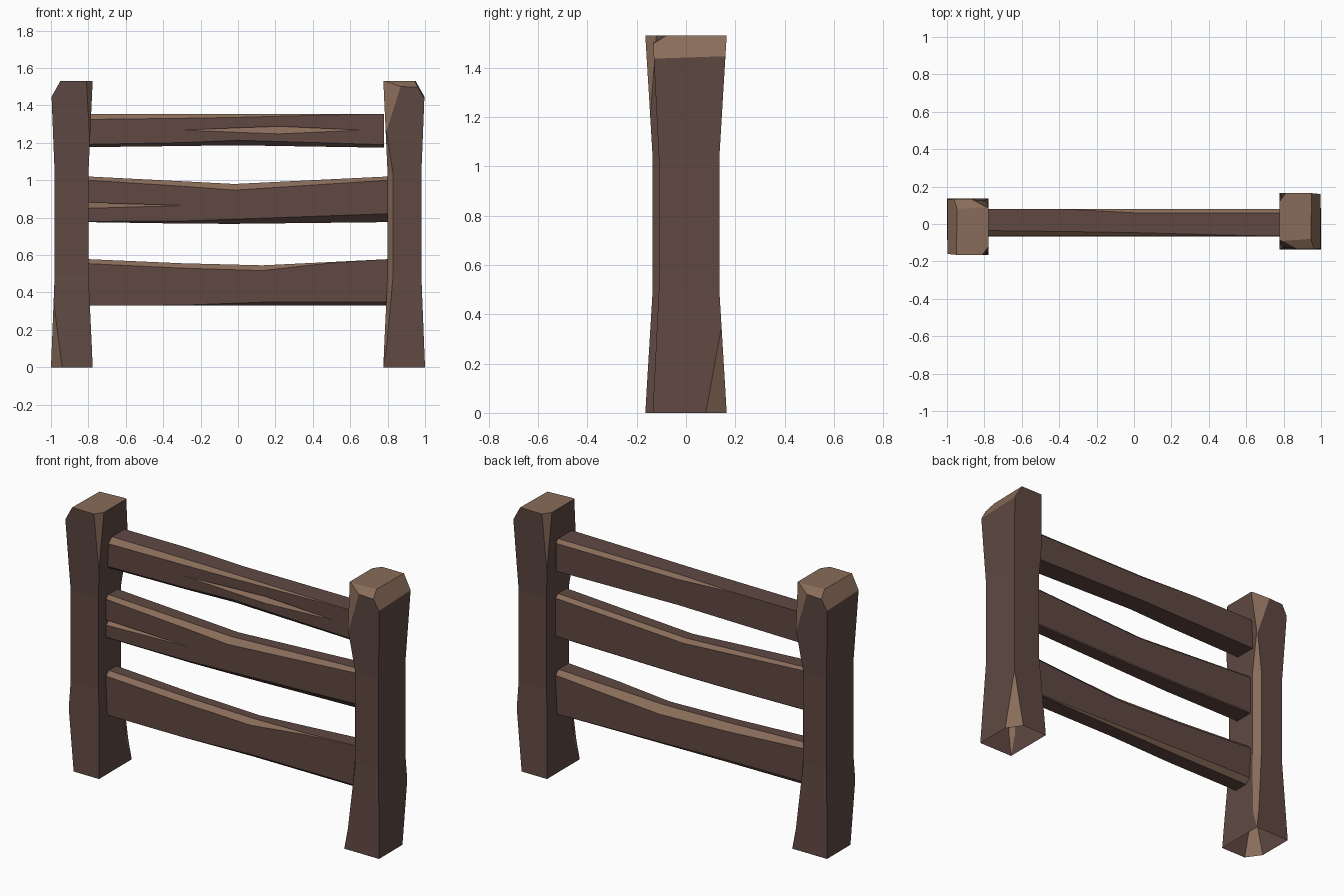
import bpy, bmesh, math
from mathutils import Vector, Matrix

if "Cube" in bpy.data.objects:
    bpy.data.objects.remove(bpy.data.objects["Cube"])


def material(name, rgb):
    m = bpy.data.materials.new(name)
    m.diffuse_color = (*rgb, 1)
    m.use_nodes = True
    m.node_tree.nodes["Principled BSDF"].inputs["Base Color"].default_value = m.diffuse_color
    return m


MATS = [material("dark_wood", (0.115, 0.066, 0.055)),
        material("worn_wood", (0.25, 0.15, 0.10))]


def loft(rings, light=()):
    """Skin closed rings of points; segment numbers in light get worn wood."""
    bm = bmesh.new()
    vs = [[bm.verts.new(p) for p in r] for r in rings]
    n = len(rings[0])
    for a, b in zip(vs, vs[1:]):
        for i in range(n):
            j = (i + 1) % n
            f = bm.faces.new((a[i], a[j], b[j], b[i]))
            f.material_index = int(i in light)
    return bm, vs


def finish(bm, name):
    bmesh.ops.remove_doubles(bm, verts=bm.verts, dist=0.0005)
    bmesh.ops.recalc_face_normals(bm, faces=bm.faces)
    me = bpy.data.meshes.new(name)
    bm.to_mesh(me)
    bm.free()
    for m in MATS:
        me.materials.append(m)
    ob = bpy.data.objects.new(name, me)
    bpy.context.collection.objects.link(ob)
    return ob


def chop(bm, p, q, r, zmin, zmax, inside=Vector((0.89, 0.01, 0.75))):
    """Slice off what lies outside the plane p, q, r between two heights; cap it."""
    p, q, r = Vector(p), Vector(q), Vector(r)
    n = (q - p).cross(r - p).normalized()
    if n.dot(inside - p) > 0:
        n.negate()
    verts = [v for v in bm.verts if zmin < v.co.z < zmax]
    keep = set(verts)
    geom = verts + [e for e in bm.edges if keep.issuperset(e.verts)] \
        + [f for f in bm.faces if keep.issuperset(f.verts)]
    res = bmesh.ops.bisect_plane(bm, geom=geom, plane_co=p, plane_no=n,
                                 dist=1e-5, clear_outer=True)
    edges = [e for e in res["geom_cut"] if isinstance(e, bmesh.types.BMEdge)]
    for f in bmesh.ops.holes_fill(bm, edges=edges, sides=0)["faces"]:
        f.material_index = 1


# Posts: waisted column, worn inner front edge, hewn corners, open base
def post(name, turn):
    def ring(z, x0, x1, y0, y1, cx, cy):
        return [(x0, y0 + cy, z), (x0 + cx, y0, z), (x1, y0, z), (x1, y1, z), (x0, y1, z)]
    bm, vs = loft([ring(0, 0.777, 1.0, -0.135, 0.165, 0, 0),
                   ring(0.12, 0.782, 0.995, -0.129, 0.158, 0.014, 0.035),
                   ring(0.5, 0.80, 0.98, -0.11, 0.135, 0.03, 0.04),
                   ring(1.03, 0.80, 0.98, -0.11, 0.135, 0.03, 0.04),
                   ring(1.25, 0.790, 0.989, -0.121, 0.148, 0.005, 0.005),
                   ring(1.53, 0.777, 1.0, -0.135, 0.165, 0.002, 0.002)], light=(0,))
    bmesh.ops.remove_doubles(bm, verts=vs[0][:2], dist=0.0005)
    bm.faces.new([v for v in vs[0] if v.is_valid])
    bm.faces.new(vs[-1]).material_index = 1
    bmesh.ops.recalc_face_normals(bm, faces=bm.faces)
    for tri in (((0.945, -0.08, 1.53), (0.95, 0.165, 1.53), (1.0, -0.13, 1.43)),    # outer top
                ((0.94, -0.08, 1.53), (0.80, -0.09, 1.53), (0.9, -0.133, 1.5)),     # front top
                ((0.777, -0.085, 1.53), (0.87, -0.134, 1.5), (0.79, -0.121, 1.25)),  # inner front
                ((0.777, 0.12, 1.53), (0.81, 0.165, 1.53), (0.793, 0.146, 1.2))):   # inner back
        chop(bm, *tri, 1.0, 2.0)
    chop(bm, (1.0, 0.08, 0), (0.94, 0.165, 0), (0.986, 0.144, 0.35), -1, 0.7)       # outer foot
    base = [f for f in bm.faces if all(v.co.z < 1e-4 for v in f.verts)]
    bmesh.ops.delete(bm, geom=base, context='FACES_ONLY')
    bmesh.ops.transform(bm, matrix=Matrix.Rotation(turn, 4, 'Z'), verts=bm.verts)
    finish(bm, name)


post("right_post", 0)
post("left_post", math.pi)


# Rails: stations of x, top, front/back top chamfers, bottom, front/back bottom
# chamfers, crack half height, crack depth
def rail(name, gz, y0, y1, stations):
    rings = []
    for x, zt, f, b, zb, fb, bb, h, d in stations:
        prof = [(y0, zt - f), (y0 + f, zt), (y1 - b, zt), (y1, zt - b),
                (y1, zb + bb), (y1 - bb, zb), (y0 + fb, zb), (y0, zb + fb),
                (y0, gz - h), (y0 + d, gz + h), (y0, gz + h)]
        rings.append([(x, y, z) for y, z in prof])
    bm, _ = loft(rings, light=(0, 2, 4, 8))
    finish(bm, name)


rail("top_rail", 1.268, -0.065, 0.08, [
    (-0.795, 1.355, 0.03, 0, 1.177, 0.015, 0, 0, 0),
    (-0.38, 1.355, 0.025, 0, 1.182, 0.018, 0, 0, 0),
    (-0.30, 1.355, 0.024, 0.004, 1.183, 0.018, 0, 0, 0),
    (0.0, 1.355, 0.019, 0.02, 1.187, 0.027, 0, 0.012, 0.018),
    (0.22, 1.355, 0.013, 0.02, 1.183, 0.024, 0, 0.02, 0.03),
    (0.66, 1.355, 0.002, 0.02, 1.176, 0.018, 0, 0, 0),
    (0.78, 1.355, 0, 0.02, 1.174, 0.016, 0, 0, 0)])
rail("middle_rail", 0.865, -0.067, 0.052, [
    (-0.8, 1.02, 0.02, 0.015, 0.776, 0.004, 0.004, 0.015, 0.04),
    (-0.27, 0.993, 0.027, 0.02, 0.768, 0.015, 0.004, 0, 0),
    (-0.02, 0.98, 0.033, 0.022, 0.767, 0.025, 0.004, 0, 0),
    (0.8, 1.02, 0.02, 0.02, 0.776, 0.045, 0.004, 0, 0)])
rail("bottom_rail", 0.44, -0.067, 0.052, [
    (-0.8, 0.578, 0.024, 0.025, 0.33, 0, 0.03, 0, 0),
    (-0.3, 0.556, 0.026, 0.035, 0.33, 0.002, 0.025, 0, 0),
    (0.13, 0.545, 0.028, 0.04, 0.33, 0.018, 0.015, 0, 0),
    (0.48, 0.562, 0.006, 0.033, 0.33, 0.018, 0.008, 0, 0),
    (0.8, 0.578, 0, 0.025, 0.33, 0.018, 0, 0, 0)])
